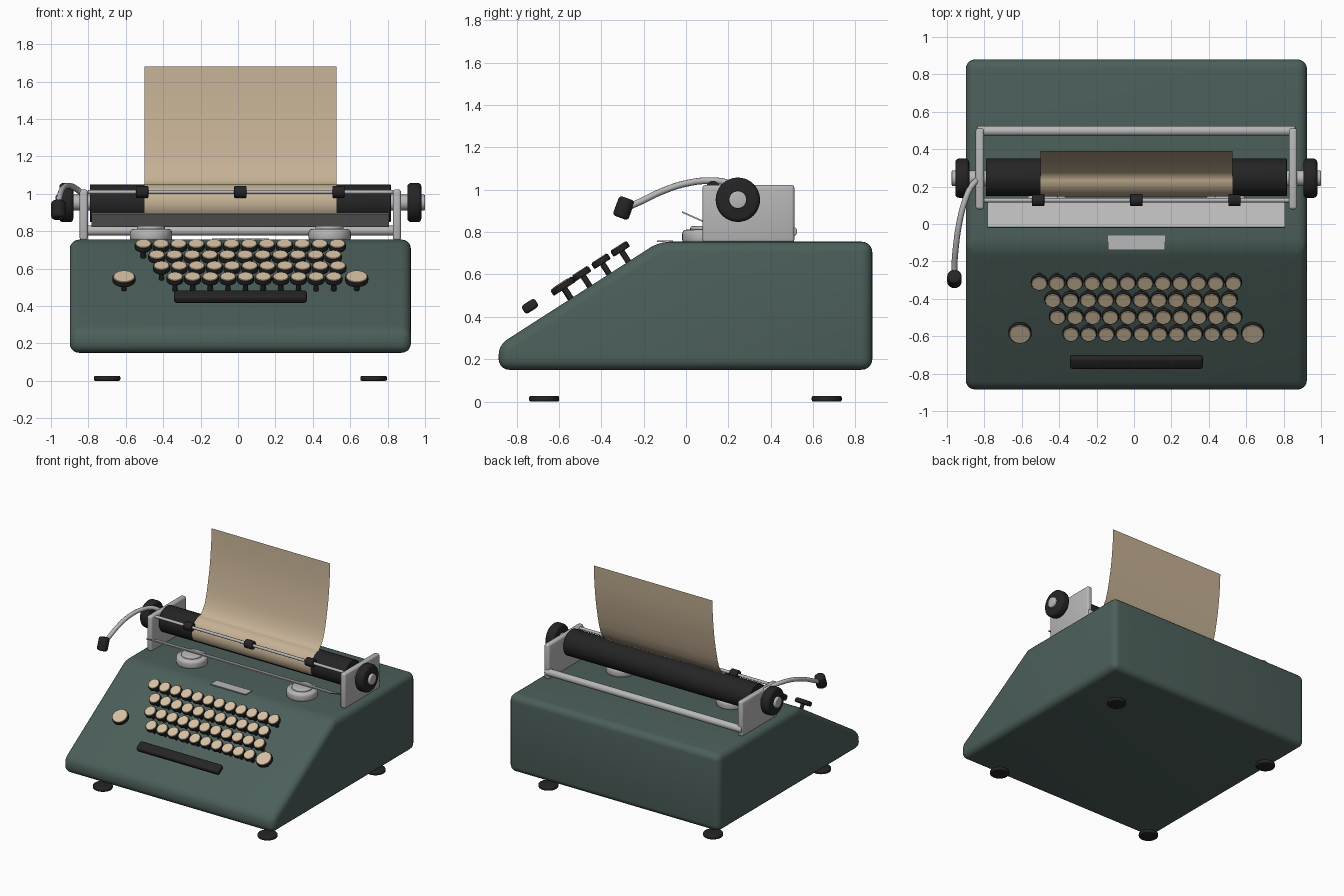
import bpy, bmesh, math
from mathutils import Matrix, Vector

if "Cube" in bpy.data.objects:
    bpy.data.objects.remove(bpy.data.objects["Cube"])

CX = 0.0125                      # mirror plane of the machine
SLOPE = math.atan(0.643)         # keyboard slope


def material(name, rgb):
    m = bpy.data.materials.new(name)
    m.diffuse_color = (*rgb, 1)
    m.use_nodes = True
    m.node_tree.nodes["Principled BSDF"].inputs["Base Color"].default_value = m.diffuse_color
    return m


GREEN = material("dark green enamel", (0.072, 0.115, 0.103))
BLACK = material("black rubber", (0.018, 0.018, 0.018))
METAL = material("light grey metal", (0.48, 0.48, 0.48))
PAPER = material("tan paper", (0.56, 0.44, 0.30))
CREAM = material("cream key top", (0.66, 0.52, 0.36))


def finish(bm, name, mat, angle=40):
    bmesh.ops.recalc_face_normals(bm, faces=bm.faces)
    me = bpy.data.meshes.new(name)
    bm.to_mesh(me)
    bm.free()
    me.materials.append(mat)
    me.shade_smooth()
    me.set_sharp_from_angle(angle=math.radians(angle))
    ob = bpy.data.objects.new(name, me)
    bpy.context.collection.objects.link(ob)
    return ob


def round_edges(bm, width, segments):
    if width:
        bm.normal_update()
        edges = [e for e in bm.edges if e.calc_face_angle(0) > 0.5]
        bmesh.ops.bevel(bm, geom=edges, offset=width, segments=segments,
                        profile=0.5, affect='EDGES', clamp_overlap=True)


def cyl(name, p0, p1, r, mat, bevel=0.0, sides=32, segs=3, r2=None):
    """Cylinder between two points, with rounded rims."""
    p0, p1 = Vector(p0), Vector(p1)
    d = p1 - p0
    bm = bmesh.new()
    bmesh.ops.create_cone(bm, cap_ends=True, segments=sides, radius1=r,
                          radius2=r if r2 is None else r2, depth=d.length)
    round_edges(bm, bevel, segs)
    rot = d.to_track_quat('Z', 'Y').to_matrix().to_4x4()
    bm.transform(Matrix.Translation((p0 + p1) / 2) @ rot)
    return finish(bm, name, mat)


def box(name, center, size, mat, bevel=0.0, segs=3, tilt=0.0):
    bm = bmesh.new()
    bmesh.ops.create_cube(bm, size=1)
    bm.transform(Matrix.Diagonal((*size, 1)))
    round_edges(bm, bevel, segs)
    bm.transform(Matrix.Translation(center) @ Matrix.Rotation(tilt, 4, 'X'))
    return finish(bm, name, mat)


# body: side profile extruded across x, all edges rounded
bm = bmesh.new()
profile = [(-0.885, 0.15), (-0.885, 0.267), (-0.126, 0.755), (0.88, 0.755), (0.88, 0.15)]
face = bm.faces.new([bm.verts.new((CX - 0.912, y, z)) for y, z in profile])
ext = bmesh.ops.extrude_face_region(bm, geom=[face])
bmesh.ops.translate(bm, vec=(1.824, 0, 0),
                    verts=[v for v in ext["geom"] if isinstance(v, bmesh.types.BMVert)])
round_edges(bm, 0.05, 5)
finish(bm, "body", GREEN)

# parts repeated on both sides
for s, side in ((-1, "left"), (1, "right")):
    for y, end in ((-0.67, "front"), (0.665, "rear")):
        x = CX + s * 0.7125
        cyl(f"{side}_{end}_foot", (x, y, 0), (x, y, 0.027), 0.071, BLACK, 0.008)
    box(f"{side}_carriage_plate", (CX + s * 0.837, 0.295, 0.887), (0.044, 0.434, 0.272), METAL, 0.014)
    cyl(f"{side}_platen_knob", (CX + s * 0.893, 0.245, 0.953), (CX + s * 0.968, 0.245, 0.953),
        0.105, BLACK, 0.02)
    cyl(f"{side}_knob_cap", (CX + s * 0.80, 0.245, 0.953), (CX + s * 0.987, 0.245, 0.953),
        0.042, METAL, 0.006)
    x = CX + s * 0.4775
    cyl(f"{side}_ribbon_spool", (x, 0.095, 0.745), (x, 0.095, 0.812), 0.113, METAL, 0.02)
    cyl(f"{side}_spool_top", (x, 0.095, 0.805), (x, 0.095, 0.828), 0.075, METAL, 0.008)

# carriage
cyl("platen", (CX - 0.805, 0.25, 0.95), (CX + 0.805, 0.25, 0.95), 0.1, BLACK, 0.004, 48)
cyl("rear_rail", (CX - 0.85, 0.498, 0.803), (CX + 0.85, 0.498, 0.803), 0.027, METAL, 0.006, 24)
cyl("paper_bail", (CX - 0.815, 0.127, 1.01), (CX + 0.815, 0.127, 1.01), 0.011, METAL, 0, 16)
for i, name in enumerate(("left", "middle", "right")):
    x = CX + (i - 1) * 0.525
    cyl(f"{name}_bail_roller", (x - 0.033, 0.127, 1.01), (x + 0.033, 0.127, 1.01), 0.032, BLACK, 0.006, 24)
box("front_plate", (CX, 0.058, 0.861), (1.59, 0.168, 0.007), METAL, tilt=math.radians(-24))
box("badge_plate", (CX, -0.1, 0.757), (0.304, 0.076, 0.008), METAL)

# paper: wraps the platen front, then curves upward
arc = [(0.25 + 0.103 * math.cos(t), 0.95 + 0.103 * math.sin(t))
       for t in (math.radians(215 - 125 * i / 14) for i in range(15))]
sheet = arc + [(0.277, 1.082), (0.305, 1.127), (0.326, 1.195), (0.342, 1.268),
               (0.362, 1.37), (0.375, 1.47), (0.384, 1.575), (0.389, 1.68)]
bm = bmesh.new()
rows = [[bm.verts.new((CX + s * 0.513, y, z)) for s in (-1, 1)] for y, z in sheet]
for a, b in zip(rows, rows[1:]):
    bm.faces.new((a[0], a[1], b[1], b[0]))
finish(bm, "paper_sheet", PAPER, 60)

# carriage return lever: curved rod with a grip
curve = bpy.data.curves.new("return_lever", 'CURVE')
curve.dimensions = '3D'
curve.bevel_depth = 0.016
curve.bevel_resolution = 3
curve.resolution_u = 6
curve.use_fill_caps = True
path = [(-0.82, 0.25, 0.99), (-0.87, 0.20, 1.03), (-0.905, 0.12, 1.043), (-0.935, 0.0, 1.03),
        (-0.952, -0.12, 0.99), (-0.96, -0.22, 0.942), (-0.96, -0.285, 0.915)]
sp = curve.splines.new('BEZIER')
sp.bezier_points.add(len(path) - 1)
for p, co in zip(sp.bezier_points, path):
    p.co = co
    p.handle_left_type = p.handle_right_type = 'AUTO'
curve.materials.append(METAL)
bpy.context.collection.objects.link(bpy.data.objects.new("return_lever", curve))
cyl("lever_grip", (-0.96, -0.311, 0.868), (-0.96, -0.277, 0.96), 0.039, BLACK, 0.014, 24)


# keys: stem, ring and cream top, square to the slope; origin at the top centre
def key_parts(prefix, r):
    return [cyl(prefix + "_stem", (0, 0, -0.10), (0, 0, -0.02), 0.014, BLACK, 0, 12),
            cyl(prefix + "_ring", (0, 0, -0.032), (0, 0, -0.003), r, BLACK, 0.005, 24, 2),
            cyl(prefix + "_top", (0, 0, -0.008), (0, 0, 0.001), r - 0.005, CREAM, 0.002, 24, 1)]


def place(parts, x, y, z, first):
    for ob in parts:
        if not first:
            ob = ob.copy()           # shares the same mesh
            bpy.context.collection.objects.link(ob)
        ob.location = (x, y, z)
        ob.rotation_euler = (SLOPE, 0, 0)


small = key_parts("key", 0.046)
first = True
for row, count in enumerate((12, 11, 11, 10)):
    for i in range(count):
        x = CX + 0.025 * row + (i - (count - 1) / 2) * 0.0943
        place(small, x, -0.32 - 0.091 * row, 0.735 - 0.0585 * row, first)
        first = False
large = key_parts("shift_key", 0.062)
for s in (-1, 1):
    place(large, CX + s * 0.622, -0.59, 0.559, s == -1)

# space bar
box("space_bar", (CX, -0.737, 0.45), (0.712, 0.075, 0.046), BLACK, 0.016, 4, SLOPE)
